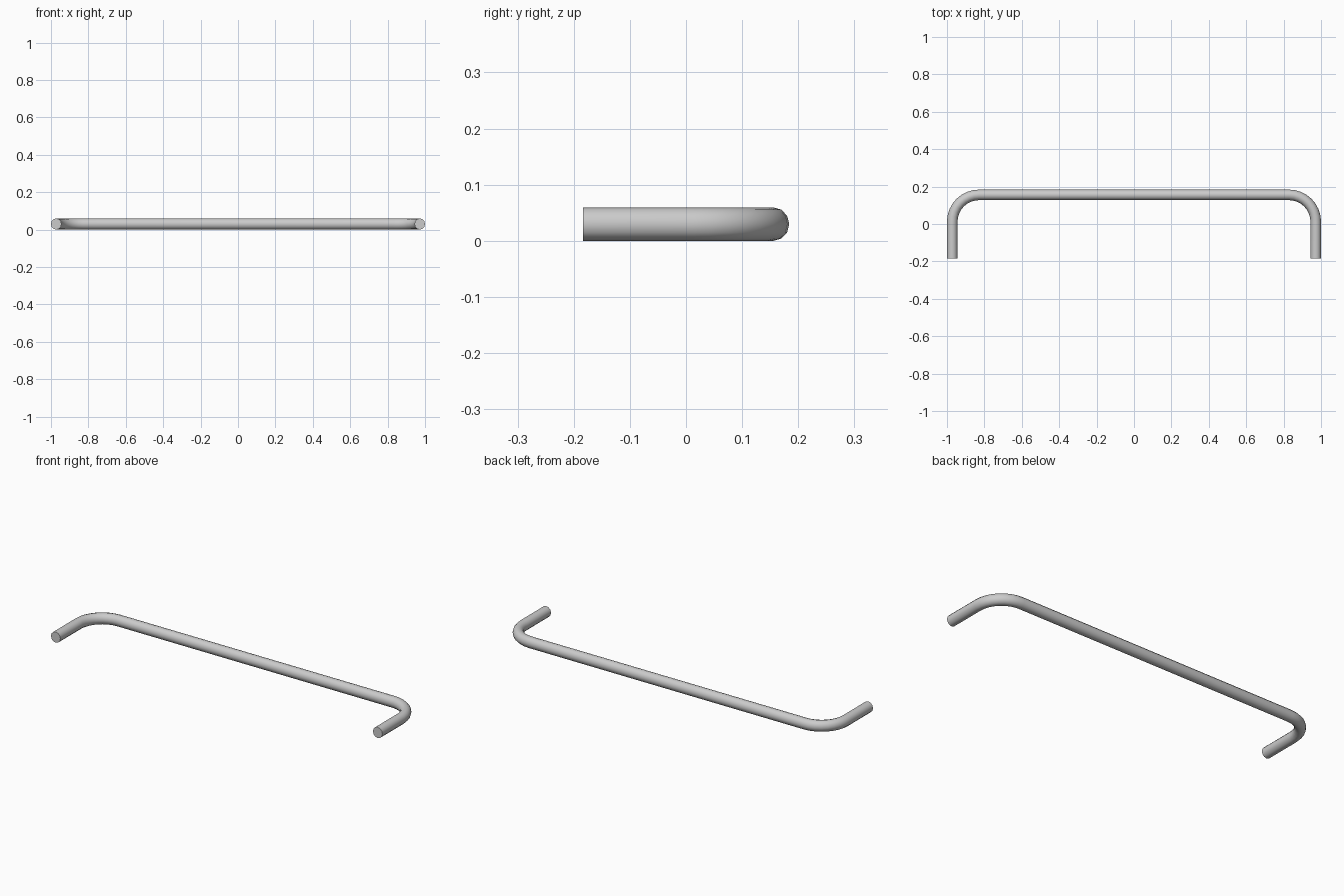
import bpy, bmesh
from math import sin, cos, pi, radians

if "Cube" in bpy.data.objects:
    bpy.data.objects.remove(bpy.data.objects["Cube"])

RX, RZ = 0.0283, 0.0298      # bar half-thickness in plane and in height
SIDES = 12
BEND = 0.143                 # centreline bend radius
LEG_X, BAR_Y, END_Y = 1 - RX, 0.184 - RX, -0.184
STEPS = 8

# Centreline of the right half: (x, y, heading of outward normal)
right = [(LEG_X, END_Y, 0.0)]
for i in range(STEPS + 1):
    a = i / STEPS * pi / 2
    right.append((LEG_X - BEND + BEND * cos(a), BAR_Y - BEND + BEND * sin(a), a))
# Mirror for the left half
path = right + [(-x, y, pi - a) for x, y, a in reversed(right)]

# Sweep a round section along the path
bm = bmesh.new()
rings = []
for x, y, a in path:
    ring = []
    for k in range(SIDES):
        t = 2 * pi * k / SIDES
        r = RX * cos(t)
        ring.append(bm.verts.new((x + r * cos(a), y + r * sin(a), RZ + RZ * sin(t))))
    rings.append(ring)
for r0, r1 in zip(rings, rings[1:]):
    for k in range(SIDES):
        n = (k + 1) % SIDES
        bm.faces.new((r0[k], r0[n], r1[n], r1[k]))
# Flat mounting ends
bm.faces.new(rings[0])
bm.faces.new(rings[-1])
bmesh.ops.recalc_face_normals(bm, faces=bm.faces)

mesh = bpy.data.meshes.new("pull_handle")
bm.to_mesh(mesh)
bm.free()
handle = bpy.data.objects.new("pull_handle", mesh)
bpy.context.collection.objects.link(handle)
bpy.context.view_layer.objects.active = handle
handle.select_set(True)
bpy.ops.object.shade_smooth_by_angle(angle=radians(40))
